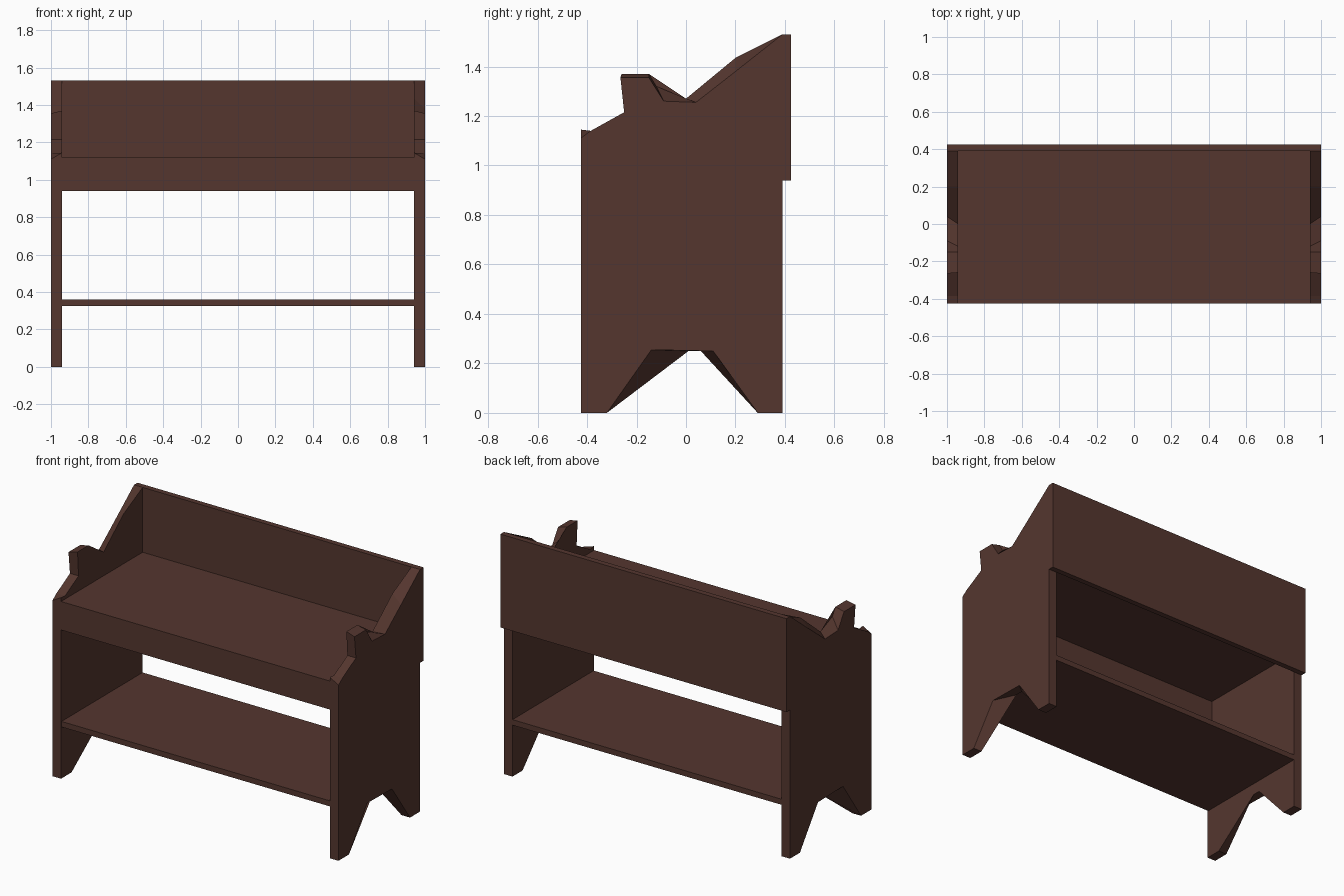
import bpy
import bmesh

cube = bpy.data.objects.get("Cube")
if cube:
    bpy.data.objects.remove(cube, do_unlink=True)

# Dark wood colour
COLOUR = (0.09, 0.037, 0.028, 1)
wood = bpy.data.materials.new("dark_brown_wood")
wood.use_nodes = True
wood.diffuse_color = COLOUR
bsdf = wood.node_tree.nodes["Principled BSDF"]
bsdf.inputs["Base Color"].default_value = COLOUR
bsdf.inputs["Roughness"].default_value = 0.8


def finish(name, bm):
    bmesh.ops.recalc_face_normals(bm, faces=bm.faces)
    mesh = bpy.data.meshes.new(name)
    bm.to_mesh(mesh)
    bm.free()
    mesh.materials.append(wood)
    obj = bpy.data.objects.new(name, mesh)
    bpy.context.collection.objects.link(obj)
    return obj


def board(name, x, y, z):
    """Rectangular board between the given (low, high) limits."""
    bm = bmesh.new()
    bmesh.ops.create_cube(bm, size=1)
    for v in bm.verts:
        v.co = [sum(lim) / 2 + c * (lim[1] - lim[0])
                for c, lim in zip(v.co, (x, y, z))]
    return finish(name, bm)


# Side outline (y, z): feet, arch, back edge, sloped arm, knob, front shoulder
OUTER = [(-.425, 0), (-.32, 0), (-.14, .255), (.11, .25), (.29, 0), (.39, 0),
         (.39, 1.53), (.2, 1.38), (.04, 1.255), (-.09, 1.26), (-.15, 1.355),
         (-.265, 1.355), (-.25, 1.215), (-.385, 1.14), (-.425, 1.11)]
# The inner outline differs at the carved cuts
INNER = list(OUTER)
INNER[2:4] = [(.01, .25), (.06, .25)]
INNER[7:12] = [(.2, 1.435), (0, 1.27), (-.12, 1.32), (-.15, 1.37), (-.26, 1.37)]
INNER[14] = (-.425, 1.145)


def side_panel(name, sign):
    bm = bmesh.new()
    rings = [[bm.verts.new((sign * x, y, z)) for y, z in outline]
             for x, outline in ((1, OUTER), (.94, INNER))]
    for ring in rings:
        bm.faces.new(ring)
    a, b = rings
    for i in range(len(a)):
        j = (i + 1) % len(a)
        bm.faces.new((a[i], a[j], b[j], b[i]))
    bmesh.ops.triangulate(bm, faces=[f for f in bm.faces if len(f.verts) > 4])
    return finish(name, bm)


side_panel("left_side_panel", 1)
side_panel("right_side_panel", -1)

# Boards between and behind the sides
span = (-.94, .94)
board("back_panel", (-1, 1), (.39, .425), (.94, 1.53))
board("seat", span, (-.425, .39), (1.075, 1.12))
board("front_apron", span, (-.425, -.385), (.94, 1.075))
board("lower_shelf", span, (-.42, .39), (.325, .36))
